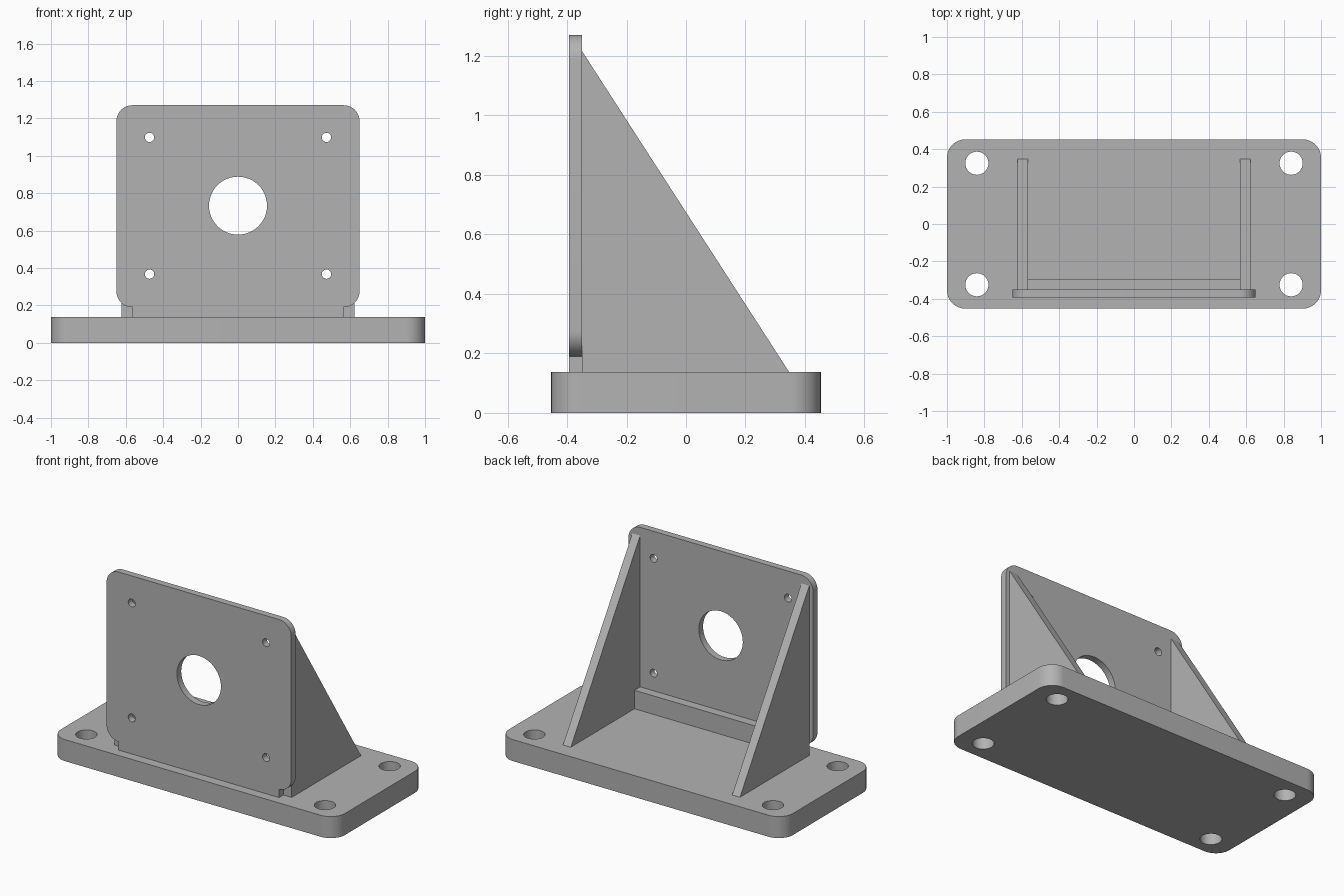
import bpy, math
from mathutils import Matrix

if "Cube" in bpy.data.objects:
    bpy.data.objects.remove(bpy.data.objects["Cube"])

grey = bpy.data.materials.new("light grey metal")
grey.diffuse_color = (0.45, 0.45, 0.45, 1)
grey.use_nodes = True
grey.node_tree.nodes["Principled BSDF"].inputs["Base Color"].default_value = grey.diffuse_color


def circle(cx, cy, r, n):
    return [(cx + r * math.cos(2 * math.pi * i / n), cy + r * math.sin(2 * math.pi * i / n)) for i in range(n)]


def rounded(x, y0, y1, r, n=12):
    """Rounded rectangle, counter-clockwise from the lower right corner."""
    pts = []
    corners = [(x - r, y0 + r, -90), (x - r, y1 - r, 0), (r - x, y1 - r, 90), (r - x, y0 + r, 180)]
    for cx, cy, start in corners:
        for i in range(n + 1):
            a = math.radians(start + 90 * i / n)
            pts.append((cx + r * math.cos(a), cy + r * math.sin(a)))
    return pts


def slab(name, loops, thickness, matrix):
    """Filled outline with holes, extruded along local z from 0 to thickness."""
    cu = bpy.data.curves.new(name, 'CURVE')
    cu.dimensions = '2D'
    cu.fill_mode = 'BOTH'
    cu.extrude = thickness / 2
    for pts in loops:
        sp = cu.splines.new('POLY')
        sp.points.add(len(pts) - 1)
        for p, (x, y) in zip(sp.points, pts):
            p.co = (x, y, 0, 1)
        sp.use_cyclic_u = True
    tmp = bpy.data.objects.new(name + "_outline", cu)
    bpy.context.collection.objects.link(tmp)
    deps = bpy.context.evaluated_depsgraph_get()
    me = bpy.data.meshes.new_from_object(tmp.evaluated_get(deps))
    bpy.data.objects.remove(tmp)
    me.transform(matrix @ Matrix.Translation((0, 0, thickness / 2)))
    me.materials.clear()
    me.materials.append(grey)
    ob = bpy.data.objects.new(name, me)
    bpy.context.collection.objects.link(ob)
    # weld the caps to the walls, then smooth the round walls only
    bpy.ops.object.select_all(action='DESELECT')
    bpy.context.view_layer.objects.active = ob
    ob.select_set(True)
    bpy.ops.object.mode_set(mode='EDIT')
    bpy.ops.mesh.select_all(action='SELECT')
    bpy.ops.mesh.remove_doubles(threshold=0.0002)
    bpy.ops.mesh.normals_make_consistent(inside=False)
    bpy.ops.object.mode_set(mode='OBJECT')
    bpy.ops.object.shade_smooth_by_angle(angle=math.radians(30))
    return ob


# Base plate with four mounting holes
holes = [circle(sx * 0.84, sy * 0.325, 0.062, 32) for sx in (-1, 1) for sy in (-1, 1)]
slab("base_plate", [rounded(1.0, -0.453, 0.453, 0.1)] + holes, 0.137, Matrix())

# Upright plate with a narrower foot, central bore and four screw holes
upright = Matrix.Translation((0, -0.35, 0)) @ Matrix.Rotation(math.pi / 2, 4, 'X')
outline = rounded(0.65, 0.19, 1.27, 0.085) + [(-0.565, 0.137), (0.565, 0.137)]
bores = [circle(0, 0.733, 0.155, 48)]
bores += [circle(sx * 0.473, z, 0.025, 20) for sx in (-1, 1) for z in (0.367, 1.098)]
slab("upright_plate", [outline] + bores, 0.043, upright)

# Ledge joining the upright to the base
ledge = [(-0.35, 0.137), (-0.293, 0.137), (-0.293, 0.255), (-0.35, 0.255)]
to_side = Matrix(((0, 0, 1, 0), (1, 0, 0, 0), (0, 1, 0, 0), (0, 0, 0, 1)))
slab("rear_ledge", [ledge], 1.136, Matrix.Translation((-0.568, 0, 0)) @ to_side)

# Triangular side ribs, cut square at the tail
rib = [(-0.35, 0.137), (0.347, 0.137), (-0.35, 1.217)]
for name, x in (("left_rib", -0.623), ("right_rib", 0.568)):
    slab(name, [rib], 0.055, Matrix.Translation((x, 0, 0)) @ to_side)
